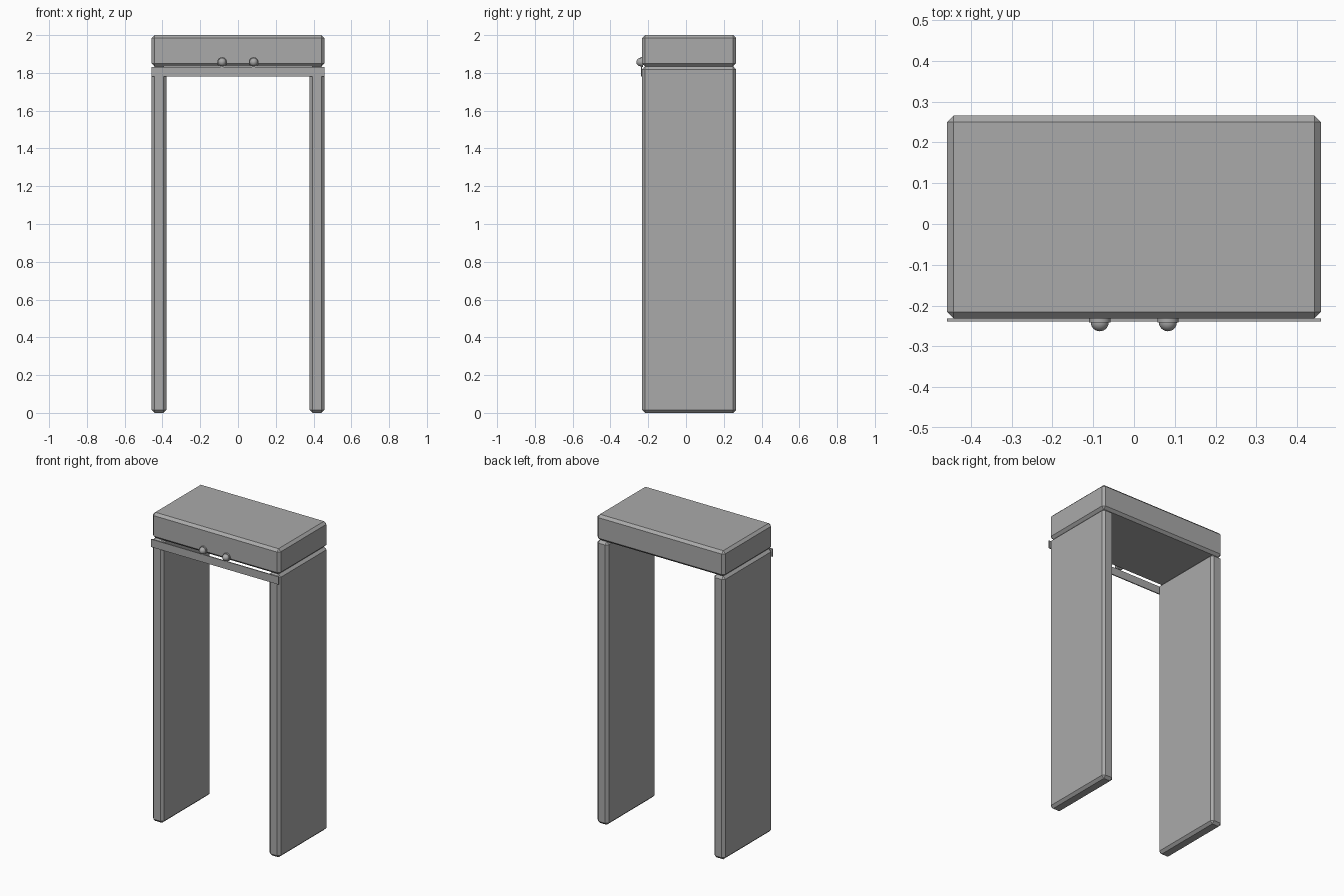
import bpy, math

if "Cube" in bpy.data.objects:
    bpy.data.objects.remove(bpy.data.objects["Cube"])

grey = bpy.data.materials.new("plain grey")
grey.diffuse_color = (0.4, 0.4, 0.4, 1)
grey.use_nodes = True
grey.node_tree.nodes["Principled BSDF"].inputs["Base Color"].default_value = grey.diffuse_color


def box(name, x, y, z, bevel=0.0):
    """Box from (min, max) ranges, with optional chamfered edges."""
    bpy.ops.mesh.primitive_cube_add(
        size=1, location=[(a + b) / 2 for a, b in (x, y, z)])
    ob = bpy.context.object
    ob.name = name
    ob.scale = [b - a for a, b in (x, y, z)]
    bpy.ops.object.transform_apply(location=False, rotation=False, scale=True)
    ob.data.materials.append(grey)
    if bevel:
        mod = ob.modifiers.new("chamfer", 'BEVEL')
        mod.width = bevel
        mod.segments = 1
    return ob


FRONT, BACK, HALF = -0.232, 0.266, 0.458

# Top case and the two side panels that carry it
box("top_case", (-HALF, HALF), (FRONT, BACK), (1.835, 2.0), 0.016)
box("left_panel", (-HALF, -0.378), (FRONT, BACK), (0, 1.835), 0.016)
box("right_panel", (0.378, HALF), (FRONT, BACK), (0, 1.835), 0.016)

# Thin strip across the front, just under the case
box("front_strip", (-HALF, HALF), (-0.239, FRONT), (1.78, 1.83))

# Two lamps: a round base with a dome
for side, x in (("left", -0.084), ("right", 0.083)):
    bpy.ops.mesh.primitive_cylinder_add(
        vertices=24, radius=0.026, depth=0.014,
        location=(x, -0.234, 1.857), rotation=(math.pi / 2, 0, 0))
    base = bpy.context.object
    base.name = side + "_lamp_base"
    bpy.ops.mesh.primitive_uv_sphere_add(
        segments=24, ring_count=12, radius=0.022,
        location=(x, -0.241, 1.857), rotation=(math.pi / 2, 0, 0))
    dome = bpy.context.object
    dome.name = side + "_lamp_dome"
    for ob in (base, dome):
        ob.data.materials.append(grey)
        bpy.ops.object.select_all(action='DESELECT')
        ob.select_set(True)
        bpy.context.view_layer.objects.active = ob
        bpy.ops.object.shade_smooth_by_angle(angle=math.radians(40))
